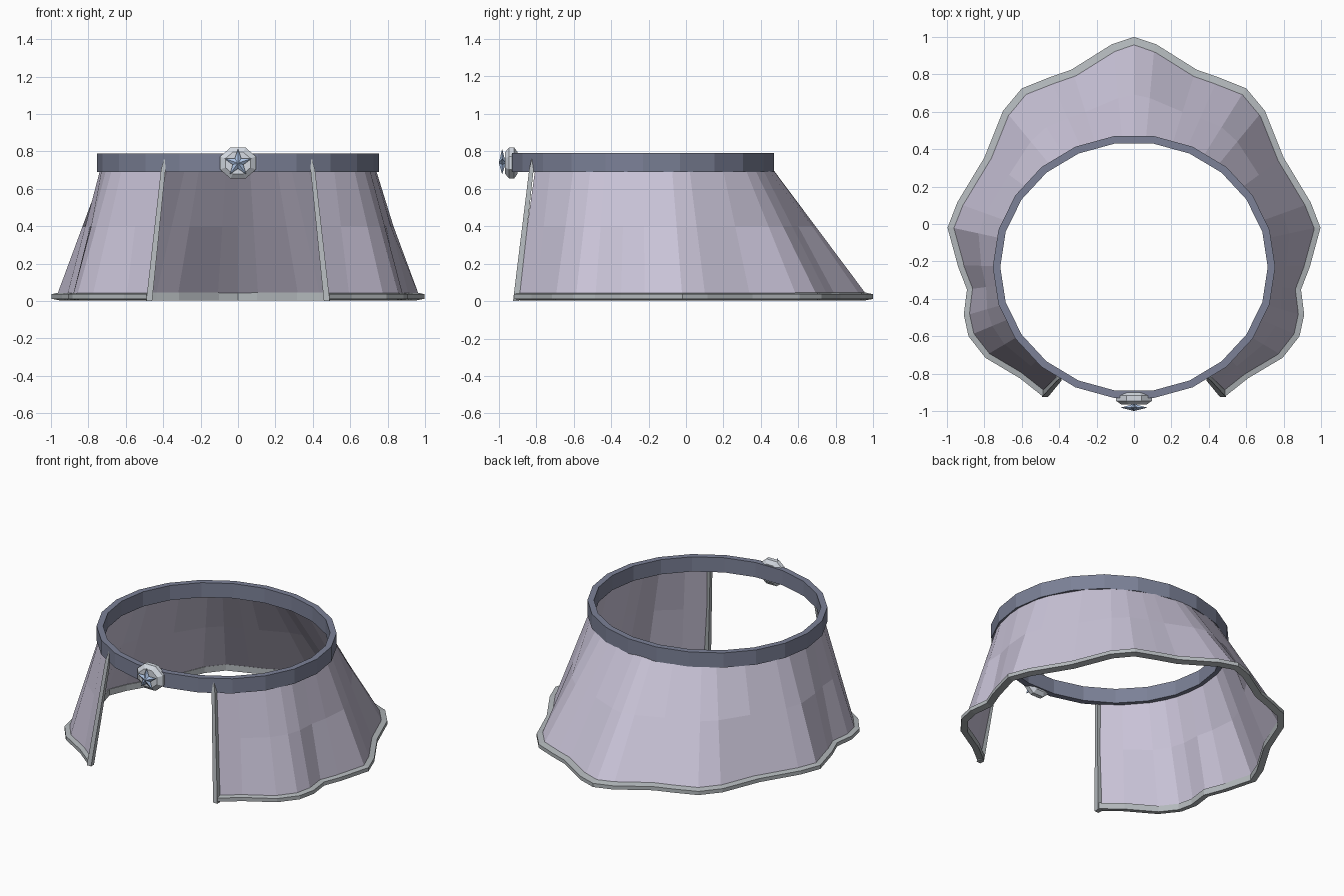
import bpy, bmesh, math
from mathutils import Vector

if "Cube" in bpy.data.objects:
    bpy.data.objects.remove(bpy.data.objects["Cube"])

CY = -0.23                      # waist centre in y
WAIST = (0.735, 0.69)           # waist ellipse the cloth hangs from


def material(name, rgb):
    m = bpy.data.materials.new(name)
    m.diffuse_color = (*rgb, 1)
    m.use_nodes = True
    m.node_tree.nodes["Principled BSDF"].inputs["Base Color"].default_value = m.diffuse_color
    return m


CLOTH = material("lavender_cloth", (0.60, 0.56, 0.70))
BAND = material("slate_band", (0.20, 0.22, 0.31))
TRIM = material("grey_trim", (0.45, 0.48, 0.50))
SILVER = material("silver", (0.66, 0.70, 0.76))
BLUE = material("pale_blue", (0.42, 0.55, 0.78))


def make(name, verts, faces, mat, fix=True):
    me = bpy.data.meshes.new(name)
    me.from_pydata([tuple(v) for v in verts], [], faces)
    if fix:
        bm = bmesh.new()
        bm.from_mesh(me)
        bmesh.ops.recalc_face_normals(bm, faces=bm.faces)
        bm.to_mesh(me)
        bm.free()
    me.materials.append(mat)
    ob = bpy.data.objects.new(name, me)
    bpy.context.collection.objects.link(ob)
    return ob


def loft(name, rows, mat, ring=True, loop=False, caps=True):
    """Skin rows of points; ring closes each row, loop joins last row to first."""
    k, n = len(rows[0]), len(rows)
    verts = [p for r in rows for p in r]
    faces = []
    for i in range(n if loop else n - 1):
        j = (i + 1) % n
        for a in range(k if ring else k - 1):
            b = (a + 1) % k
            faces.append((i * k + a, i * k + b, j * k + b, j * k + a))
    if caps and ring and not loop:
        faces += [tuple(range(k)), tuple(range((n - 1) * k, n * k))]
    return make(name, verts, faces, mat, fix=ring)


# Wavy hem outline: right half from front opening to the back, then mirrored
half = [(0.49, -0.92), (0.61, -0.825), (0.795, -0.715), (0.885, -0.60),
        (0.91, -0.485), (0.893, -0.35), (0.94, -0.23), (0.997, -0.02),
        (0.945, 0.115), (0.80, 0.355), (0.70, 0.605), (0.60, 0.725),
        (0.45, 0.785), (0.335, 0.825), (0.12, 0.96)]
hem = [Vector(p) for p in half + [(0, 1.0)] + [(-x, y) for x, y in reversed(half)]]


def outward(i):
    t = (hem[min(i + 1, len(hem) - 1)] - hem[max(i - 1, 0)]).normalized()
    return Vector((t.y, -t.x))


# Skirt cloth: straight fall from the waist ellipse to the hem
rows = []
for i, p in enumerate(hem):
    q = p - outward(i) * 0.025
    d = q - Vector((0, CY))
    s = 1 / math.hypot(d.x / WAIST[0], d.y / WAIST[1])
    top = Vector((d.x * s, CY + d.y * s, 0.71))
    bottom = Vector((q.x, q.y, 0.02))
    rows.append([top.lerp(bottom, f) for f in (0, 0.45, 1)])
loft("skirt", rows, CLOTH, ring=False)

# Hem trim: small bevelled strip following the hem
section = [(0, 0.012), (0, 0.037), (-0.042, 0.046), (-0.042, 0.004)]
loft("hem_trim", [[Vector((*(p + outward(i) * o), z)) for o, z in section]
                  for i, p in enumerate(hem)], TRIM)

# Trim along both edges of the front opening, tapering into the band
for side, label in ((1, "right"), (-1, "left")):
    rows = []
    for x, y, z, w in ((0.475, -0.908, 0.0, 0.016), (0.40, -0.826, 0.70, 0.012),
                       (0.393, -0.822, 0.76, 0.003)):
        rows.append([Vector((side * (x + a * w), y + b * w, z))
                     for a, b in ((-1, -1), (1, -1), (1, 1), (-1, 1))])
    loft(label + "_opening_trim", rows, TRIM)

# Waistband: 22-sided elliptical ring
rows = []
for i in range(22):
    a = math.tau * i / 22
    rows.append([Vector((rx * math.cos(a), CY + ry * math.sin(a), z))
                 for rx, ry, z in ((0.755, 0.707, 0.69), (0.755, 0.707, 0.79),
                                   (0.715, 0.667, 0.79), (0.715, 0.667, 0.69))])
loft("waistband", rows, BAND, loop=True)

# Buckle disc: faceted button with chamfered rims
ZC = 0.738
rows = []
for y, f in ((-0.9, 0.7), (-0.918, 1), (-0.945, 1), (-0.966, 0.7)):
    rows.append([Vector((0.104 * f * math.cos(a), y, ZC + 0.09 * f * math.sin(a)))
                 for a in [math.tau * (i + 0.5) / 8 for i in range(8)]])
loft("buckle_disc", rows, SILVER)

# Star: five points with raised centre front and back
verts = []
for i in range(10):
    a = math.pi / 2 + math.tau * i / 10
    r = 0.075 if i % 2 == 0 else 0.03
    verts.append((r * math.cos(a), -0.982, ZC + r * math.sin(a)))
verts += [(0, -1.0, ZC), (0, -0.962, ZC)]
faces = [f for i in range(10) for f in ((i, (i + 1) % 10, 10), ((i + 1) % 10, i, 11))]
make("buckle_star", verts, faces, BLUE)
